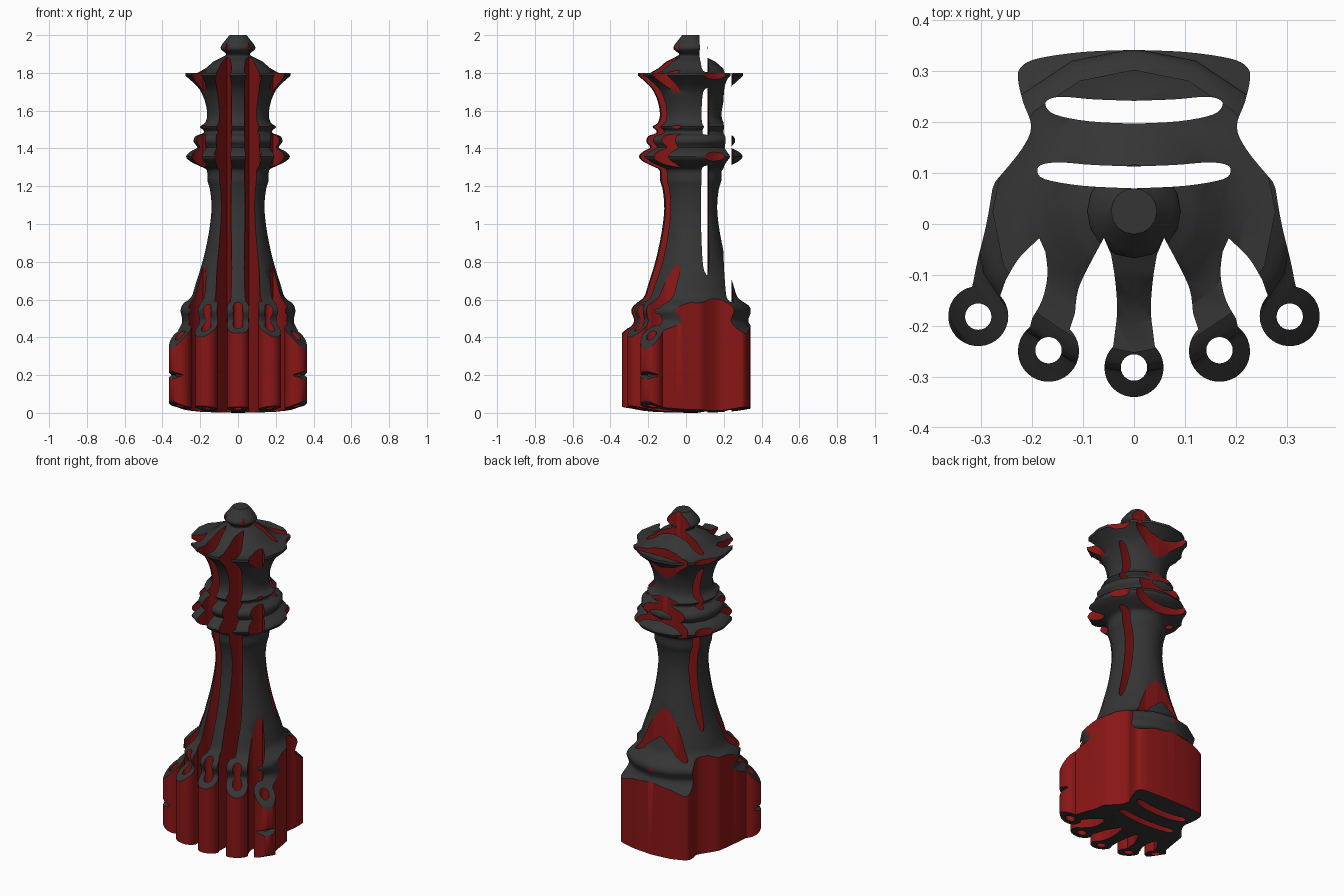
import bpy, bmesh, math
from mathutils import Vector

if "Cube" in bpy.data.objects:
    bpy.data.objects.remove(bpy.data.objects["Cube"])

CY = 0.025  # axis of the turned body


def smooth(pts, n=5):
    """Catmull-Rom curve through 2D points."""
    p = [Vector(q) for q in pts]
    p = [p[0]] + p + [p[-1]]
    out = []
    for i in range(1, len(p) - 2):
        a, b, c, d = p[i - 1:i + 3]
        for k in range(n):
            t = k / n
            out.append(0.5 * (2 * b + (c - a) * t + (2 * a - 5 * b + 4 * c - d) * t * t
                              + (3 * b - a - 3 * c + d) * t ** 3))
    return out + [p[-1]]


def arc(cx, cy, r, a0, a1, n=28):
    return [Vector((cx + r * math.cos(math.radians(a0 + (a1 - a0) * i / n)),
                    cy + r * math.sin(math.radians(a0 + (a1 - a0) * i / n)))) for i in range(n + 1)]


def mirrored(half):
    """Close a half outline that starts and ends on x = 0."""
    half[0].x = half[-1].x = 0
    return half + [Vector((-p.x, p.y)) for p in reversed(half[1:-1])]


def material(name, colour):
    m = bpy.data.materials.new(name)
    m.diffuse_color = colour
    m.use_nodes = True
    m.node_tree.nodes["Principled BSDF"].inputs["Base Color"].default_value = m.diffuse_color
    return m


def to_object(name, bm, mat):
    bmesh.ops.recalc_face_normals(bm, faces=bm.faces)
    me = bpy.data.meshes.new(name)
    bm.to_mesh(me)
    bm.free()
    me.materials.append(mat)
    ob = bpy.data.objects.new(name, me)
    bpy.context.collection.objects.link(ob)
    return ob


dark = material("dark_grey", (0.035, 0.035, 0.035, 1))
red = material("deep_red", (0.25, 0.008, 0.008, 1))

# Turned chess piece: radius, height from bottom to top
profile = smooth([(0, 0), (0.2, 0.006), (0.33, 0.025), (0.41, 0.045), (0.44, 0.075), (0.45, 0.13),
                  (0.435, 0.18), (0.395, 0.2), (0.435, 0.22), (0.45, 0.28), (0.435, 0.34),
                  (0.395, 0.395), (0.35, 0.435), (0.32, 0.46), (0.305, 0.485), (0.31, 0.51),
                  (0.32, 0.54), (0.305, 0.57), (0.25, 0.61), (0.225, 0.68), (0.185, 0.81),
                  (0.155, 0.95), (0.14, 1.08), (0.148, 1.18), (0.162, 1.23), (0.165, 1.285),
                  (0.2, 1.305), (0.25, 1.33), (0.275, 1.357), (0.25, 1.385), (0.215, 1.405),
                  (0.235, 1.435), (0.225, 1.465), (0.185, 1.48), (0.182, 1.495), (0.202, 1.515),
                  (0.175, 1.535), (0.163, 1.58), (0.175, 1.65), (0.205, 1.715), (0.255, 1.765)], 3)
profile += [Vector(p) for p in [(0.278, 1.785), (0.278, 1.8), (0.22, 1.797), (0.17, 1.825)]]
profile += smooth([(0.13, 1.86), (0.08, 1.885), (0.062, 1.9), (0.09, 1.925), (0.088, 1.945),
                   (0.065, 1.975), (0.045, 2.0)], 3)
profile.append(Vector((0, 2.0)))
bm = bmesh.new()
vs = [bm.verts.new((r, CY, z)) for r, z in profile]
es = [bm.edges.new(pair) for pair in zip(vs, vs[1:])]
bmesh.ops.spin(bm, geom=vs + es, cent=(0, CY, 0), axis=(0, 0, 1), angle=math.tau, steps=16)
bmesh.ops.remove_doubles(bm, verts=bm.verts, dist=1e-4)
body = to_object("chess_piece", bm, dark)

# Plan outline: curved back, waist, and five ring-tipped prongs
half = smooth([(0, 0.342), (0.1, 0.338), (0.19, 0.325), (0.222, 0.308), (0.228, 0.285),
               (0.218, 0.24), (0.202, 0.191), (0.222, 0.145), (0.272, 0.084)], 4)
half += smooth([(0.278, 0.07), (0.29, 0.0), (0.307, -0.07), (0.316, -0.115)], 4)
half += arc(0.306, -0.181, 0.059, 78, -223)
half += smooth([(0.252, -0.11), (0.225, -0.066), (0.186, -0.028), ], 4)
half += smooth([(0.174, -0.055), (0.17, -0.1), (0.18, -0.148), (0.2, -0.185)], 4)
half += arc(0.168, -0.25, 0.06, 53, -226)
half += smooth([(0.116, -0.175), (0.11, -0.13), (0.09, -0.085), (0.059, -0.027)], 4)
half += smooth([(0.045, -0.06), (0.037, -0.11), (0.033, -0.167), (0.037, -0.21)], 4)
half += arc(0, -0.282, 0.058, 45, -90, 16)
loops = [mirrored(half)]

# Two curved slots through the plan
loops.append(mirrored(smooth([(0, 0.113), (0.08, 0.116), (0.145, 0.121), (0.18, 0.117), (0.19, 0.105),
                              (0.175, 0.088), (0.1, 0.075), (0, 0.07)], 4)))
loops.append(mirrored(smooth([(0, 0.242), (0.08, 0.245), (0.14, 0.25), (0.167, 0.245), (0.174, 0.233),
                              (0.155, 0.215), (0.09, 0.202), (0, 0.197)], 4)))

# Round holes in the prong tips
for x, y in [(0, -0.282), (0.168, -0.248), (-0.168, -0.248), (0.306, -0.182), (-0.306, -0.182)]:
    loops.append(arc(x, y, 0.026, 0, 360, 24)[:-1])

bm = bmesh.new()
edges = []
for loop in loops:
    vs = [bm.verts.new((p.x, p.y, -0.2)) for p in loop]
    edges += [bm.edges.new((vs[i - 1], vs[i])) for i in range(len(vs))]
bmesh.ops.triangle_fill(bm, use_beauty=True, edges=edges, normal=(0, 0, 1))
ext = bmesh.ops.extrude_face_region(bm, geom=bm.faces[:], use_keep_orig=True)
bmesh.ops.translate(bm, vec=(0, 0, 2.4), verts=[g for g in ext["geom"] if isinstance(g, bmesh.types.BMVert)])
cutter = to_object("plan_cutter", bm, red)
cutter.hide_render = True

# Keep only what lies inside both shapes; the cut walls take the red
mod = body.modifiers.new("plan_cut", 'BOOLEAN')
mod.operation = 'INTERSECT'
mod.solver = 'EXACT'
mod.material_mode = 'TRANSFER'
mod.object = cutter
bpy.context.view_layer.objects.active = body
body.select_set(True)
bpy.ops.object.modifier_apply(modifier=mod.name)
bpy.data.objects.remove(cutter)
bpy.ops.object.shade_smooth_by_angle(angle=math.radians(40))
